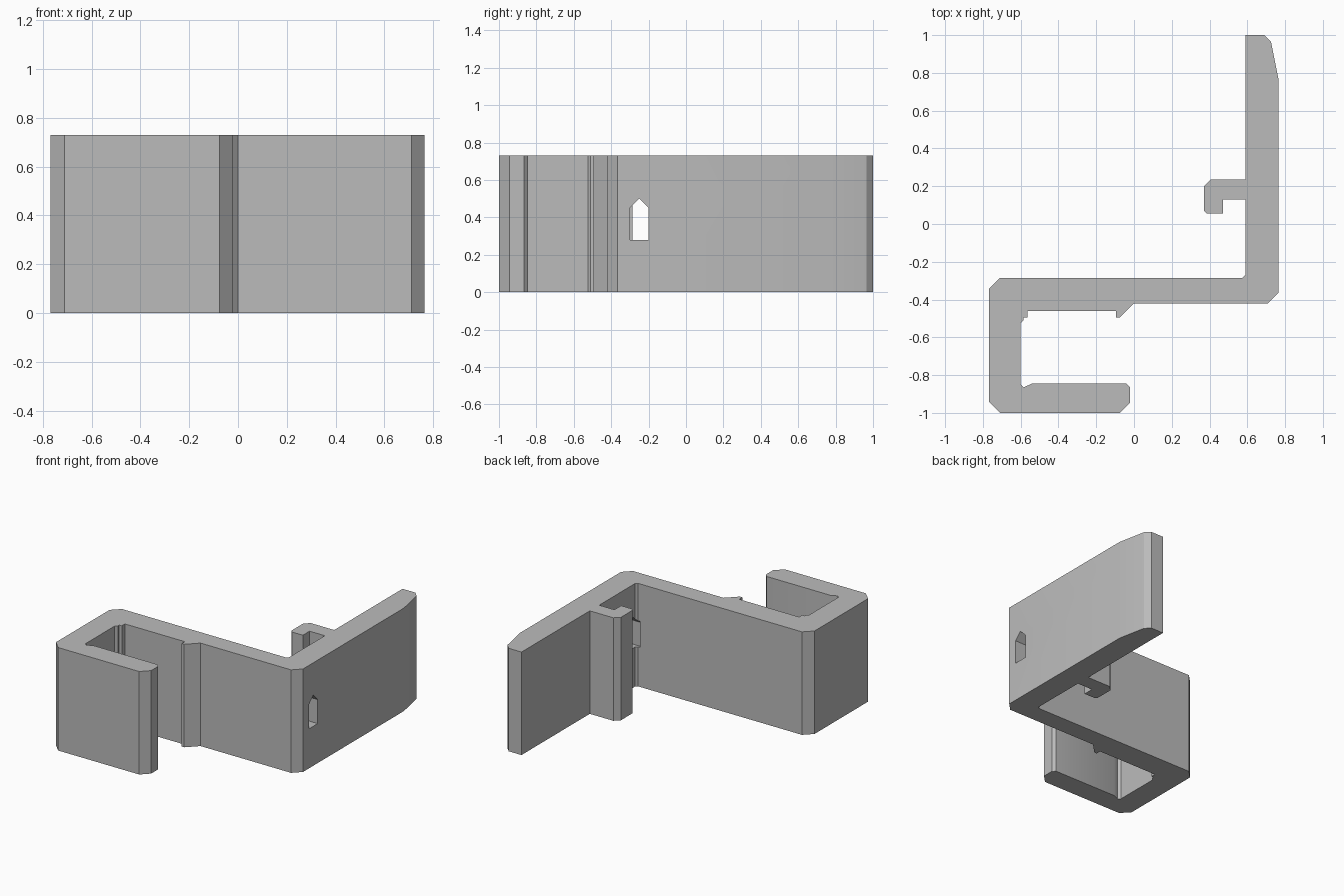
import bpy, bmesh, math
from mathutils import Vector

cube = bpy.data.objects.get("Cube")
if cube:
    bpy.data.objects.remove(cube, do_unlink=True)

HEIGHT = 0.73

grey = bpy.data.materials.new("plain grey")
grey.use_nodes = True
colour = (0.5, 0.5, 0.5, 1)
grey.diffuse_color = colour
grey.node_tree.nodes["Principled BSDF"].inputs["Base Color"].default_value = colour


def prism(name, points, direction):
    """Extrude a closed outline into a solid."""
    bm = bmesh.new()
    face = bm.faces.new([bm.verts.new(p) for p in points])
    ext = bmesh.ops.extrude_face_region(bm, geom=[face])
    bmesh.ops.translate(bm, vec=Vector(direction),
                        verts=[g for g in ext["geom"] if isinstance(g, bmesh.types.BMVert)])
    bmesh.ops.recalc_face_normals(bm, faces=bm.faces)
    mesh = bpy.data.meshes.new(name)
    bm.to_mesh(mesh)
    bm.free()
    mesh.materials.append(grey)
    obj = bpy.data.objects.new(name, mesh)
    bpy.context.collection.objects.link(obj)
    return obj


# Outline sections, running anticlockwise from the front arm
front_arm = [(-0.71, -1), (-0.075, -1), (-0.02, -0.945), (-0.02, -0.865),
             (-0.04, -0.845), (-0.54, -0.845), (-0.585, -0.865), (-0.6, -0.85)]
channel_roof = [(-0.6, -0.525), (-0.585, -0.51), (-0.585, -0.495), (-0.565, -0.495),
                (-0.565, -0.46), (-0.095, -0.46), (-0.095, -0.495), (-0.075, -0.495),
                (0, -0.42)]
long_arm = [(0.71, -0.42), (0.765, -0.365), (0.765, 0.765), (0.725, 0.965),
            (0.69, 1), (0.59, 1)]
hook = [(0.59, 0.235), (0.405, 0.235), (0.37, 0.2), (0.37, 0.07), (0.385, 0.055),
        (0.47, 0.055), (0.47, 0.13), (0.59, 0.13)]
back_wall = [(0.59, -0.27), (0.575, -0.285), (-0.71, -0.285), (-0.768, -0.342),
             (-0.768, -0.942)]
outline = front_arm + channel_roof + long_arm + hook + back_wall
bracket = prism("bracket", [(x, y, 0) for x, y in outline], (0, 0, HEIGHT))

# Pointed hole through the long arm
hole = [(-0.3, 0.28), (-0.2, 0.28), (-0.2, 0.45), (-0.25, 0.5), (-0.3, 0.45)]
cutter = prism("hole_cutter", [(0.56, y, z) for y, z in hole], (0.3, 0, 0))
cutter.hide_render = True
cut = bracket.modifiers.new("hole", "BOOLEAN")
cut.object = cutter
cut.operation = "DIFFERENCE"
cut.solver = "EXACT"

bpy.ops.object.select_all(action="DESELECT")
bracket.select_set(True)
bpy.context.view_layer.objects.active = bracket
bpy.ops.object.modifier_apply(modifier=cut.name)
bpy.data.objects.remove(cutter, do_unlink=True)
bpy.ops.object.shade_smooth_by_angle(angle=math.radians(25))
